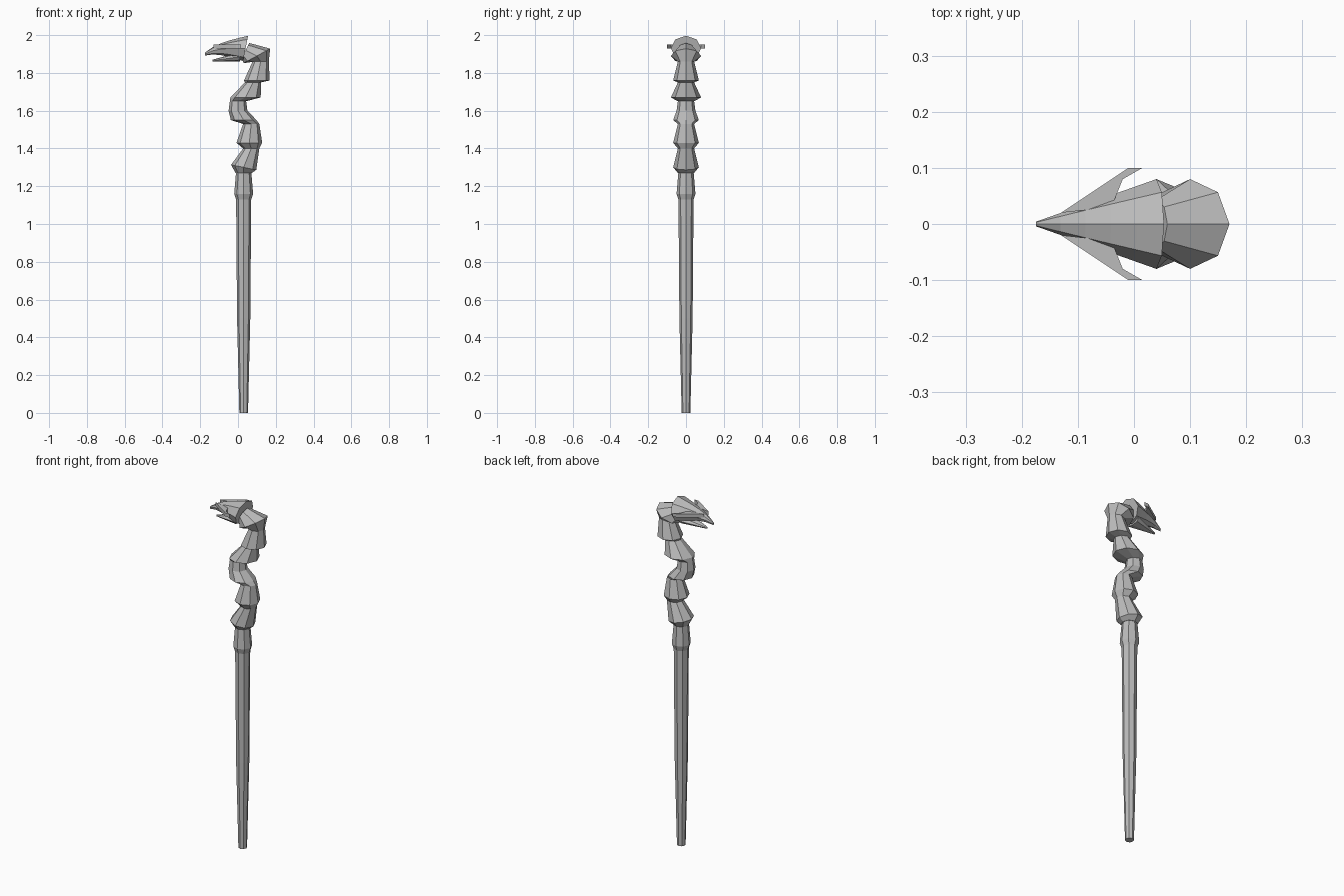
import bpy, bmesh, math
from mathutils import Vector

cube = bpy.data.objects.get("Cube")
if cube:
    bpy.data.objects.remove(cube)

tone = 0.5
grey = bpy.data.materials.new("carved grey")
grey.use_nodes = True
grey.diffuse_color = (tone, tone, tone, 1)
shader = grey.node_tree.nodes["Principled BSDF"]
shader.inputs["Base Color"].default_value = grey.diffuse_color

SIDES = 8
UPRIGHT = math.pi / 2


def finish(bm, name):
    """Turn the bmesh into a flat shaded object in the staff's material."""
    bmesh.ops.recalc_face_normals(bm, faces=bm.faces)
    mesh = bpy.data.meshes.new(name)
    bm.to_mesh(mesh)
    bm.free()
    mesh.materials.append(grey)
    obj = bpy.data.objects.new(name, mesh)
    bpy.context.collection.objects.link(obj)
    return obj


def ring(x, z, radius, lean=0, width=None):
    """Points of an octagon leaning in the xz plane, with half width along y."""
    centre = Vector((x, 0, z))
    across = Vector((math.cos(lean), 0, math.sin(lean))) * radius
    sideways = Vector((0, width or radius, 0))
    angles = [math.tau * i / SIDES for i in range(SIDES)]
    return [centre + across * math.cos(a) + sideways * math.sin(a) for a in angles]


def loft(name, rings):
    """Skin neighbouring rings and close both ends."""
    bm = bmesh.new()
    loops = [[bm.verts.new(point) for point in points] for points in rings]
    for lower, upper in zip(loops, loops[1:]):
        for i in range(SIDES):
            j = (i + 1) % SIDES
            bm.faces.new((lower[i], lower[j], upper[j], upper[i]))
    bm.faces.new(loops[0])
    bm.faces.new(loops[-1])
    return finish(bm, name)


def mix(start, end, t):
    return start + (end - start) * t


# Tapered shaft with a collar near the top
axis = 0.03
foot, middle, grip, collar = 0.023, 0.035, 0.04, 0.05
loft("shaft", [
    ring(axis, 0, foot),
    ring(axis, 0.5, middle),
    ring(axis, 1.13, grip),
    ring(axis, 1.16, collar),
    ring(axis, 1.28, grip),
])

# Winding neck: flared rims alternate with narrow waists
rim, broad_rim, waist = 0.068, 0.08, 0.043
loft("segmented_neck", [
    ring(axis, 1.27, waist),
    ring(axis, 1.3, rim, lean=-0.2),
    ring(0.07, 1.4, waist),
    ring(0.06, 1.43, rim),
    ring(0.07, 1.53, waist),
    ring(axis, 1.55, rim),
    ring(0, 1.6, collar),
    ring(0, 1.65, waist),
    ring(0.04, 1.67, broad_rim),
    ring(0.08, 1.75, waist),
    ring(0.1, 1.76, rim),
    ring(0.12, 1.86, waist),
    ring(0.1, 1.89, broad_rim, lean=0.5),
    ring(0.04, 1.92, waist, lean=1.1),
])

# Head narrowing into a drooping upper beak
back, tip, height = 0.04, -0.175, 1.93
steps = [i / 5 for i in range(6)]
loft("head", [
    ring(mix(back, tip, t), height - axis * t ** 4, mix(rim, 0.008, t),
         lean=mix(UPRIGHT - 0.2, UPRIGHT, t), width=mix(broad_rim, 0.004, t))
    for t in steps
])

# Lower beak, held slightly open
loft("lower_beak", [
    ring(mix(0.01, -0.135, t), mix(1.885, 1.865, t), mix(0.025, 0.005, t),
         lean=UPRIGHT, width=mix(collar, 0.005, t))
    for t in steps
])

# Swept brow horns, mirrored across the head
bm = bmesh.new()
outline = [(-0.13, 0.02), (-0.01, 0.1), (0.015, 0.1), (-0.02, 0.08), (-0.04, 0.03)]
brow = bm.faces.new([bm.verts.new((x, y, height)) for x, y in outline])
top = bmesh.ops.extrude_face_region(bm, geom=[brow], use_keep_orig=True)["geom"]
raised = [part for part in top if isinstance(part, bmesh.types.BMVert)]
bmesh.ops.translate(bm, verts=raised, vec=(0, 0, 0.02))
horns = finish(bm, "brow_horns")
mirror = horns.modifiers.new("other side", "MIRROR")
mirror.use_axis = (False, True, False)
